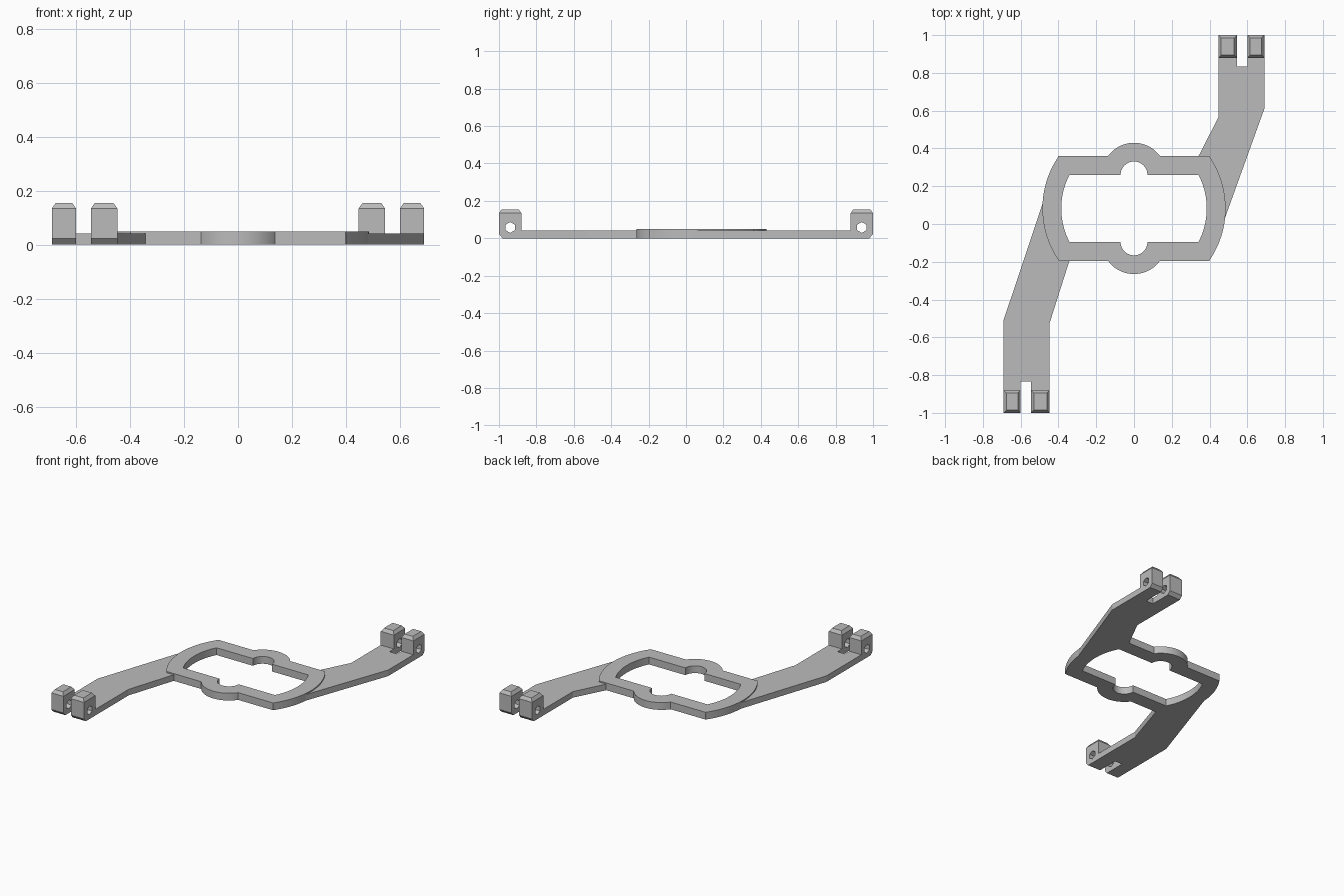
import bpy, bmesh
from math import sin, cos, asin, pi
from mathutils import Vector

if "Cube" in bpy.data.objects:
    bpy.data.objects.remove(bpy.data.objects["Cube"])

grey = bpy.data.materials.new("light grey")
grey.use_nodes = True
color = (0.5, 0.5, 0.5, 1)
grey.diffuse_color = color
grey.node_tree.nodes["Principled BSDF"].inputs["Base Color"].default_value = color


def extrude_loops(name, loops, push, cap=None):
    """Fill closed 3D loops (outline plus holes) and extrude them along push."""
    bm = bmesh.new()
    edges = []
    for loop in loops:
        vs = [bm.verts.new(p) for p in loop]
        edges += [bm.edges.new((vs[i - 1], vs[i])) for i in range(len(vs))]
    bmesh.ops.triangle_fill(bm, edges=edges, use_beauty=True)
    ext = bmesh.ops.extrude_face_region(bm, geom=bm.faces[:], use_keep_orig=True)
    moved = [g for g in ext["geom"] if isinstance(g, bmesh.types.BMVert)]
    bmesh.ops.translate(bm, verts=moved, vec=Vector(push))
    bmesh.ops.recalc_face_normals(bm, faces=bm.faces)
    if cap:  # raise the top face into a chamfered cap
        top = max(bm.faces, key=lambda f: f.calc_center_median().z)
        bmesh.ops.inset_region(bm, faces=[top], thickness=cap, depth=0)
        bmesh.ops.translate(bm, verts=top.verts[:], vec=(0, 0, cap))
    mesh = bpy.data.meshes.new(name)
    bm.to_mesh(mesh)
    bm.free()
    mesh.materials.append(grey)
    obj = bpy.data.objects.new(name, mesh)
    bpy.context.collection.objects.link(obj)
    return obj


def arc(cy, r, start, end, n):
    return [(r * cos(start + (end - start) * i / n),
             cy + r * sin(start + (end - start) * i / n)) for i in range(n + 1)]


# Ring plate: bowed sides and a round bump at front and back
RING_Y, OPEN_HALF = 0.0825, 0.1775


def ring_loop(radius, half, bump):
    a = asin(half / radius)
    b = asin((half - OPEN_HALF) / bump)
    pts = arc(0, radius, -a, a, 20) + arc(OPEN_HALF, bump, b, pi - b, 20)
    pts += [(-x, -y) for x, y in pts]
    return [(x, y + RING_Y, 0) for x, y in pts]


ring = extrude_loops("ring_plate",
                     [ring_loop(0.485, 0.2775, 0.17), ring_loop(0.385, OPEN_HALF, 0.071)],
                     (0, 0, 0.049))
bpy.context.view_layer.objects.active = ring
ring.select_set(True)
bpy.ops.object.shade_smooth_by_angle(angle=0.5)
ring.select_set(False)

# Arms: slotted bars, each ending in two drilled lugs
LUG_Y, IN, OUT, SLOT = 0.88, 0.447, 0.69, (0.545, 0.6)


def arm(side, s, bend_in, bend_out, root):
    tip = [(IN, bend_in), (IN, LUG_Y), (SLOT[0], LUG_Y), (SLOT[0], 0.833),
           (SLOT[1], 0.833), (SLOT[1], LUG_Y), (OUT, LUG_Y), (OUT, bend_out)]
    extrude_loops(side + "_arm", [[(s * x, s * y, 0) for x, y in tip + root]],
                  (0, 0, 0.041))
    profile = [(LUG_Y, 0), (0.98, 0), (1, 0.022), (1, 0.134), (LUG_Y, 0.134)]
    hole = [(0.94 + 0.029 * sin(i * pi / 3), 0.058 + 0.029 * cos(i * pi / 3))
            for i in range(6)]
    for place, x0, x1 in (("inner", IN, SLOT[0]), ("outer", SLOT[1], OUT)):
        loops = [[(s * x0, s * y, z) for y, z in lp] for lp in (profile, hole)]
        extrude_loops(f"{side}_{place}_lug", loops, (s * (x1 - x0), 0, 0), cap=0.021)


arm("left", 1, 0.565, 0.61,
    [(0.4, -0.195), (0.37, -0.15), (0.43, 0.08), (0.38, 0.24), (0.342, 0.36)])
arm("right", -1, 0.525, 0.508,
    [(0.4, -0.36), (0.37, -0.31), (0.43, -0.08), (0.38, 0.07), (0.342, 0.195)])
